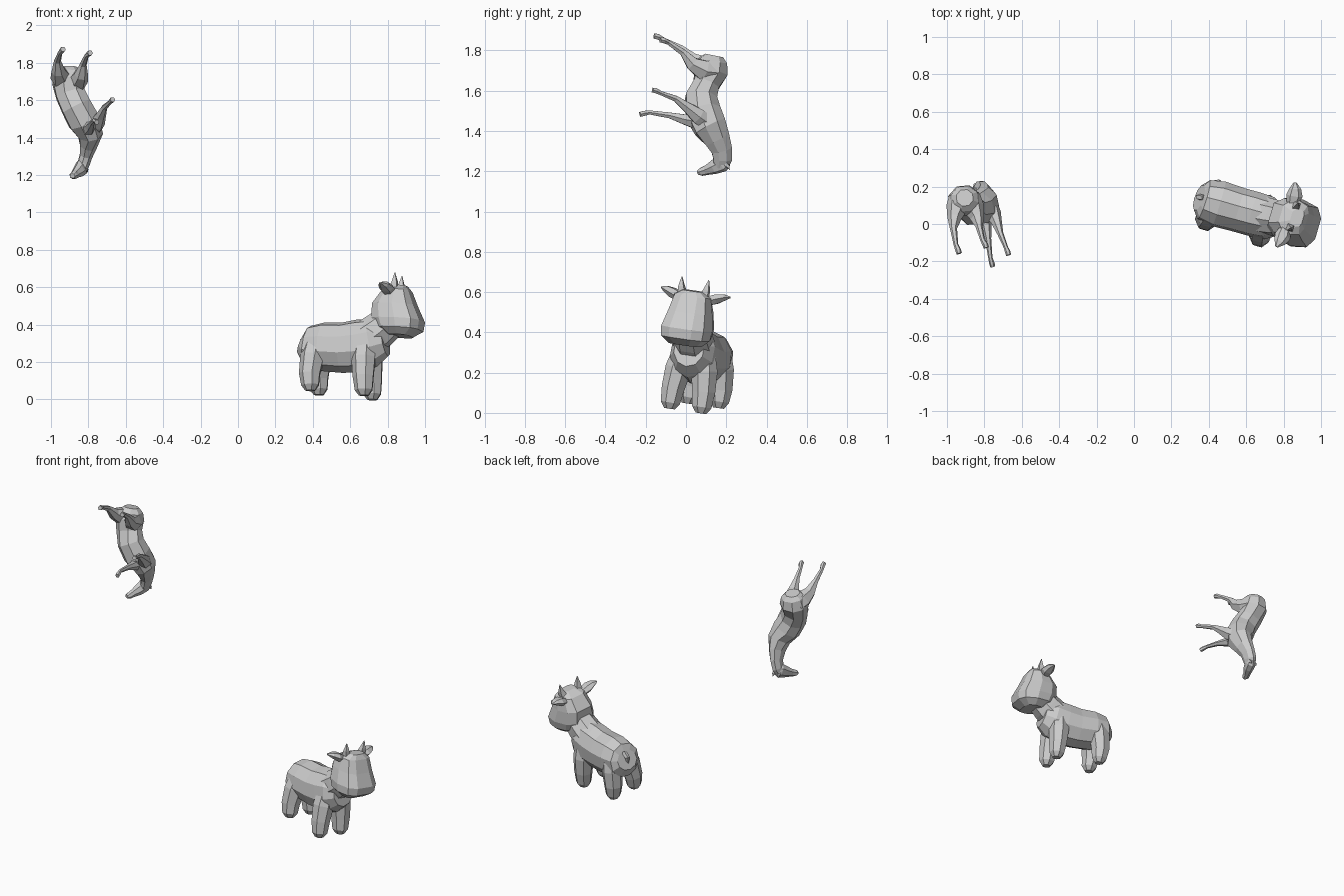
import bpy, bmesh, math
from mathutils import Vector, Matrix


def loft(name, rings, frame=None):
    """Skin a list of equal-sized point rings and cap both ends."""
    bm = bmesh.new()
    loops = [[bm.verts.new(frame @ p if frame else p) for p in r] for r in rings]
    n = len(loops[0])
    for a, b in zip(loops, loops[1:]):
        for i in range(n):
            j = (i + 1) % n
            bm.faces.new((a[i], a[j], b[j], b[i]))
    bm.faces.new(loops[0])
    bm.faces.new(loops[-1])
    bmesh.ops.recalc_face_normals(bm, faces=bm.faces)
    me = bpy.data.meshes.new(name)
    bm.to_mesh(me)
    bm.free()
    ob = bpy.data.objects.new(name, me)
    bpy.context.collection.objects.link(ob)
    return ob


def tube(name, path, sides=6, up=(0, 1, 0), frame=None):
    """Loft along a path of (x, y, z, half width, half depth)."""
    pts = [Vector(p[:3]) for p in path]
    rings = []
    for i, p in enumerate(path):
        t = (pts[min(i + 1, len(pts) - 1)] - pts[max(i - 1, 0)]).normalized()
        side = t.cross(Vector(up)).normalized()
        top = side.cross(t)
        hw, hd = p[3], p[-1]
        ring = []
        for k in range(sides):
            a = math.tau * (k + 0.5) / sides
            ring.append(pts[i] + side * hw * math.cos(a) * 1.05 + top * hd * math.sin(a) * 1.05)
        rings.append(ring)
    return loft(name, rings, frame)


# ---- Cow: local frame is x forward, y left, z up, slightly turned and tilted
fwd = Vector((0.94, -0.28, -0.04)).normalized()
left = Vector((0.30, 0.93, -0.14))
left = (left - fwd * left.dot(fwd)).normalized()
up = fwd.cross(left)
COW = Matrix.Translation((0.54, 0.045, 0.03)) @ Matrix((fwd, left, up)).transposed().to_4x4()

# Barrel body
body = [(-.222, .26, .07, .06), (-.195, .25, .105, .105), (-.11, .25, .12, .125),
        (0, .25, .115, .13), (.09, .262, .115, .137), (.17, .285, .11, .125), (.235, .3, .075, .085)]
tube("cow_body", [(s, 0, h, w, d) for s, h, w, d in body], 10, (0, 0, 1), COW)

# Neck
tube("cow_neck", [(.13, 0, .3, .1), (.2, 0, .355, .095), (.27, 0, .42, .085)], 8, (0, 0, 1), COW)

# Head: horizontal slices (height, back, front, half width)
head = [(.595, .265, .33, .05), (.568, .21, .352, .095), (.49, .16, .388, .112),
        (.41, .165, .43, .13), (.36, .19, .425, .125), (.325, .25, .375, .085)]
rings = []
for h, s0, s1, w in head:
    outline = [(0, .5), (.2, .85), (.55, 1), (.88, .85), (1, .45)]
    half = [Vector((s0 + (s1 - s0) * u, w * v, h)) for u, v in outline]
    rings.append(half + [Vector((p.x, -p.y, p.z)) for p in reversed(half)])
loft("cow_head", rings, COW)

# Legs, horns and ears, mirrored left and right
for sgn, tag in ((1, "left"), (-1, "right")):
    for s, foot, which in ((.15, -.014, "front"), (-.15, 0.0, "rear")):
        y = .08 * sgn
        tube(f"cow_{which}_leg_{tag}",
             [(s * .9, y * .6, .29, .055), (s * .95, y * .85, .19, .064), (s + .003, y * 1.0, .09, .056),
              (s + .012, y * 1.03, foot + .03, .047), (s + .014, y * 1.03, foot, .026)],
             7, (1, 0, 0), COW)
    tube(f"cow_horn_{tag}", [(.275, .055 * sgn, .56, .03), (.28, .066 * sgn, .61, .018),
                             (.278, .07 * sgn, .657, .002)], 4, (1, 0, 0), COW)
    tube(f"cow_ear_{tag}", [(.255, .07 * sgn, .55, .024, .03), (.252, .115 * sgn, .568, .026, .042),
                            (.245, .15 * sgn, .58, .018, .03), (.235, .18 * sgn, .585, .004, .008)],
         6, (1, 0, 0), COW)

# Small tail tucked against the rump
tube("cow_tail", [(-.2, 0, .31, .016), (-.226, 0, .28, .016), (-.222, 0, .22, .004)], 5, (1, 0, 0), COW)

# ---- Horse: hangs head-down in the air, legs towards the front
UP = (-.1, 1, 0)
tube("horse_body", [
    (-.905, .14, 1.775, .045, .045), (-.905, .135, 1.75, .072, .07), (-.908, .125, 1.70, .086, .085),
    (-.895, .10, 1.63, .08, .066), (-.865, .075, 1.565, .082, .08), (-.825, .085, 1.49, .085, .088),
    (-.79, .12, 1.42, .066, .083), (-.80, .155, 1.36, .046, .066), (-.812, .178, 1.305, .034, .053),
    (-.825, .182, 1.26, .032, .048), (-.838, .172, 1.22, .026, .036)], 8, UP)

# Head pointing forward from the end of the neck
tube("horse_head", [
    (-.825, .205, 1.255, .022, .03), (-.835, .18, 1.243, .034, .045), (-.85, .14, 1.222, .031, .036),
    (-.87, .1, 1.205, .022, .024), (-.88, .075, 1.197, .022, .02), (-.885, .06, 1.195, .014, .012)],
    7, (0, 0, 1))

# Ears
for x in (-.85, -.81):
    tube("horse_ear", [(x, .195, 1.235, .012), (x, .21, 1.222, .009), (x, .217, 1.207, .001)], 4, UP)

# Legs: upper muscle, shin, hoof
legs = {
    "horse_hind_leg_left": [(-.935, .15, 1.70, .05), (-.945, .09, 1.72, .056), (-.96, .03, 1.755, .036),
                            (-.965, -.025, 1.81, .018), (-.952, -.11, 1.852, .012),
                            (-.94, -.14, 1.868, .015), (-.935, -.158, 1.872, .014)],
    "horse_hind_leg_right": [(-.875, .15, 1.69, .05), (-.86, .09, 1.70, .056), (-.838, .03, 1.735, .036),
                             (-.828, -.015, 1.79, .018), (-.81, -.085, 1.838, .012),
                             (-.795, -.11, 1.85, .015), (-.79, -.127, 1.852, .014)],
    "horse_front_leg_right": [(-.775, .11, 1.44, .04), (-.755, .06, 1.475, .042), (-.735, .01, 1.515, .028),
                              (-.715, -.05, 1.56, .016), (-.685, -.125, 1.588, .011),
                              (-.675, -.15, 1.6, .014), (-.67, -.166, 1.603, .013)],
    "horse_front_leg_left": [(-.82, .11, 1.44, .04), (-.805, .05, 1.448, .042), (-.79, -.01, 1.458, .027),
                             (-.78, -.08, 1.477, .016), (-.768, -.18, 1.492, .011),
                             (-.76, -.21, 1.487, .014), (-.755, -.228, 1.482, .013)],
}
for name, path in legs.items():
    tube(name, path, 6, (1, 0, 0))
